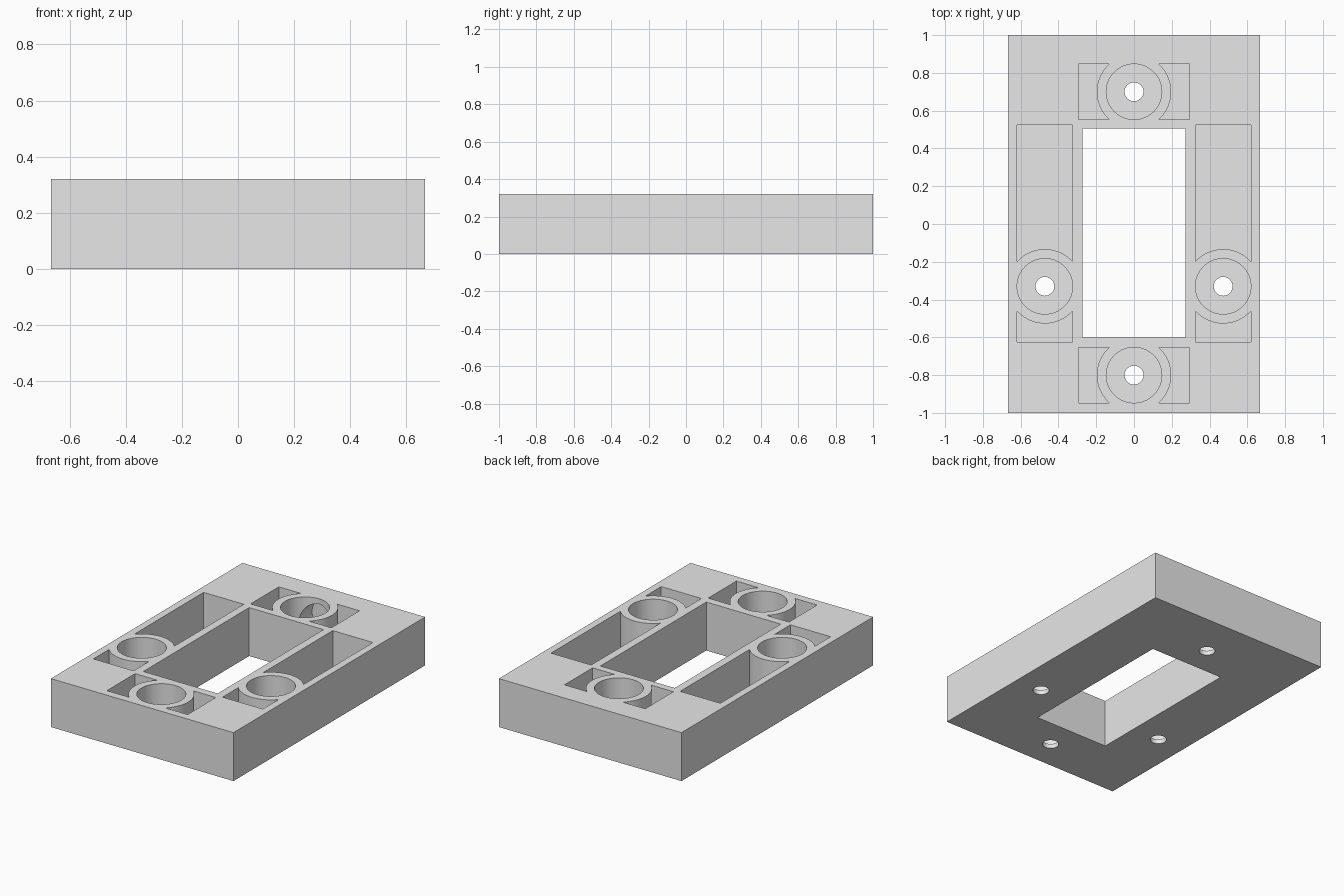
import bpy, bmesh
from math import sin, cos, asin, pi
from mathutils import Matrix, Vector

cube = bpy.data.objects.get("Cube")
if cube:
    bpy.data.objects.remove(cube, do_unlink=True)

HEIGHT = 0.32      # plate thickness
FLOOR = 0.03       # material left under bores and pockets
BORE_R = 0.147
RING_R = 0.197
HOLE_R = 0.05
TOP = HEIGHT + 0.1

grey = bpy.data.materials.new("light_grey")
grey.use_nodes = True
grey.diffuse_color = (0.8, 0.8, 0.8, 1)
grey.node_tree.nodes["Principled BSDF"].inputs["Base Color"].default_value = (0.8, 0.8, 0.8, 1)


def prism(name, profile, z0, z1, matrix=Matrix()):
    """Extrude a closed 2D profile from z0 to z1."""
    bm = bmesh.new()
    face = bm.faces.new([bm.verts.new((x, y, z0)) for x, y in profile])
    new = bmesh.ops.extrude_face_region(bm, geom=[face])["geom"]
    top = [v for v in new if isinstance(v, bmesh.types.BMVert)]
    bmesh.ops.translate(bm, verts=top, vec=(0, 0, z1 - z0))
    bmesh.ops.recalc_face_normals(bm, faces=bm.faces)
    bm.transform(matrix)
    mesh = bpy.data.meshes.new(name)
    bm.to_mesh(mesh)
    bm.free()
    mesh.materials.append(grey)
    obj = bpy.data.objects.new(name, mesh)
    bpy.context.collection.objects.link(obj)
    return obj


def rect(x0, x1, y0, y1):
    return [(x0, y0), (x1, y0), (x1, y1), (x0, y1)]


def arc(radius, a0, a1, n):
    return [(radius * cos(a0 + (a1 - a0) * i / n), radius * sin(a0 + (a1 - a0) * i / n))
            for i in range(n + 1)]


def circle(radius, n=64):
    return arc(radius, 0, 2 * pi, n)[:-1]


# Solid plate
plate = prism("mounting_plate", rect(-0.667, 0.667, -1, 1), 0, HEIGHT)
cutters = [prism("window_cutter", rect(-0.272, 0.272, -0.6, 0.505), -0.1, TOP)]


def screw_station(x, y, turn, reach_a, reach_b):
    """Bore with a screw hole, flanked by two pockets that stop at the ring wall."""
    place = Matrix.Translation((x, y, 0)) @ Matrix.Rotation(turn, 4, "Z")
    cutters.append(prism("bore_cutter", circle(BORE_R), FLOOR, TOP, place))
    cutters.append(prism("hole_cutter", circle(HOLE_R, 32), -0.1, FLOOR + 0.05, place))
    half = asin(BORE_R / RING_R)
    for reach, side in ((reach_a, 0), (reach_b, pi)):
        profile = [(reach, -BORE_R), (reach, BORE_R)] + arc(RING_R, half, -half, 20)
        cutters.append(prism("pocket_cutter", profile, FLOOR, TOP,
                             place @ Matrix.Rotation(side, 4, "Z")))


# Stations at both ends and on both sides
for y in (0.7, -0.8):
    screw_station(0, y, 0, 0.295, 0.295)
for x in (-0.472, 0.472):
    screw_station(x, -0.33, pi / 2, 0.855, 0.295)

# Blind side passage in the wall of the back bore
passage = Matrix.Translation((0, 0.7, 0.175)) @ Matrix.Rotation(-pi / 2, 4, "X")
cutters.append(prism("passage_cutter", circle(0.11, 48), 0, 0.23, passage))

# Carve the plate, then discard the cutters
bpy.ops.object.select_all(action="DESELECT")
bpy.context.view_layer.objects.active = plate
plate.select_set(True)
for cutter in cutters:
    cutter.hide_render = True
    mod = plate.modifiers.new("carve", "BOOLEAN")
    mod.operation = "DIFFERENCE"
    mod.solver = "EXACT"
    mod.object = cutter
    bpy.ops.object.modifier_apply(modifier=mod.name)
for cutter in cutters:
    bpy.data.objects.remove(cutter, do_unlink=True)

bpy.ops.object.shade_smooth_by_angle(angle=pi / 6)
